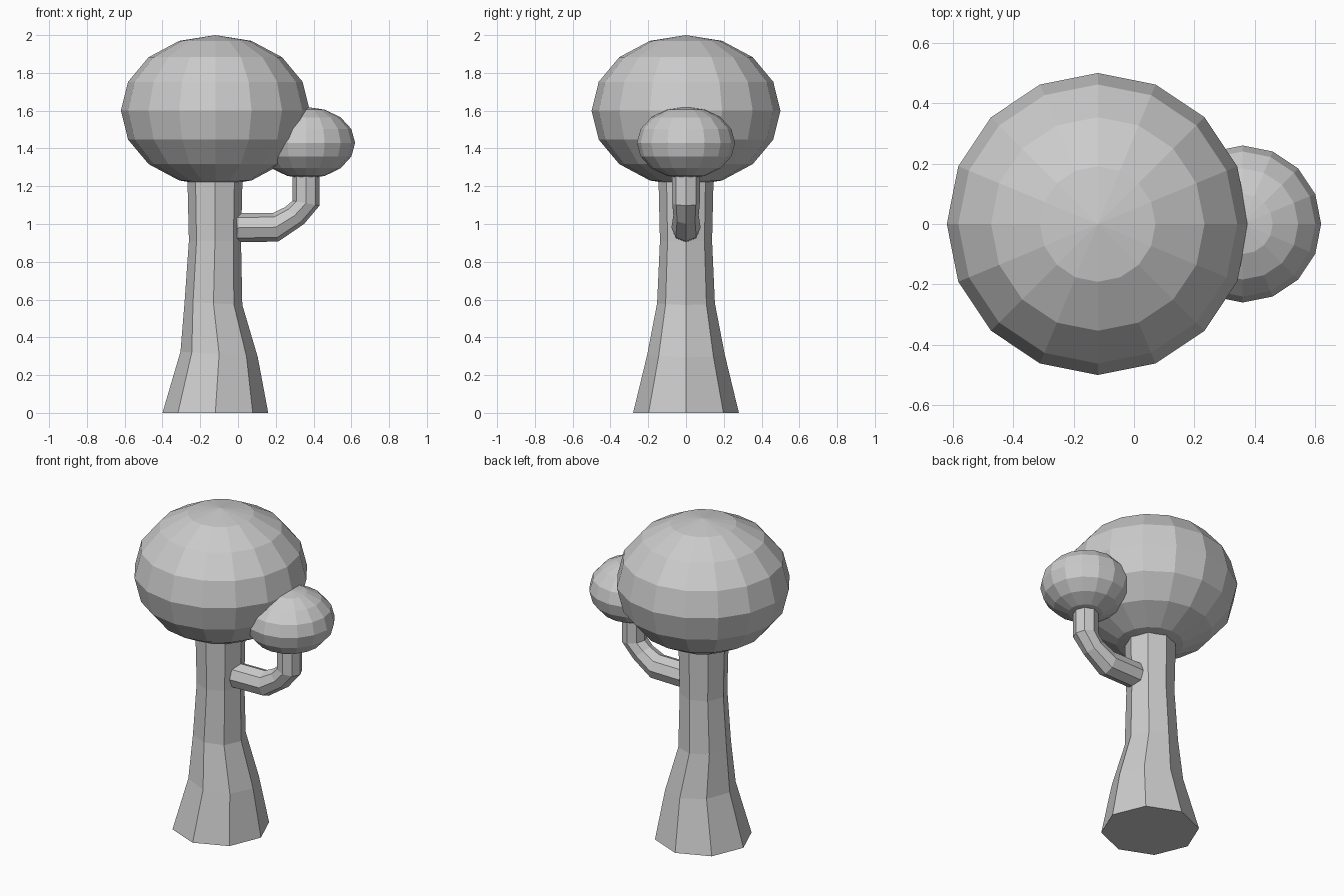
import bpy, bmesh, math
from mathutils import Vector, Matrix

cube = bpy.data.objects.get("Cube")
if cube:
    bpy.data.objects.remove(cube, do_unlink=True)

# One plain grey for the whole tree
grey = bpy.data.materials.new("plain grey")
grey.use_nodes = True
grey.diffuse_color = (0.6, 0.6, 0.6, 1)
grey.node_tree.nodes["Principled BSDF"].inputs["Base Color"].default_value = (0.6, 0.6, 0.6, 1)


def add_object(name, bm):
    bmesh.ops.recalc_face_normals(bm, faces=bm.faces)
    mesh = bpy.data.meshes.new(name)
    bm.to_mesh(mesh)
    bm.free()
    mesh.materials.append(grey)
    obj = bpy.data.objects.new(name, mesh)
    bpy.context.scene.collection.objects.link(obj)
    return obj


def foliage(name, centre, radius, half_height):
    """Flattened faceted ball."""
    bm = bmesh.new()
    shape = Matrix.Translation(centre) @ Matrix.Diagonal((radius, radius, half_height, 1))
    bmesh.ops.create_uvsphere(bm, u_segments=16, v_segments=8, radius=1, matrix=shape)
    return add_object(name, bm)


def tube(name, rings, sides=8):
    """Loft rings of (x, z, radius, lean), lean being the angle from upright."""
    bm = bmesh.new()
    loops = []
    for x, z, radius, lean in rings:
        turn = Matrix.Rotation(math.radians(lean), 3, 'Y')
        loop = []
        for i in range(sides):
            a = math.tau * i / sides
            offset = turn @ Vector((math.cos(a), math.sin(a), 0)) * radius
            loop.append(bm.verts.new(Vector((x, 0, z)) + offset))
        loops.append(loop)
    for low, high in zip(loops, loops[1:]):
        for i in range(sides):
            j = (i + 1) % sides
            bm.faces.new((low[i], low[j], high[j], high[i]))
    bm.faces.new(loops[0])
    bm.faces.new(loops[-1])
    return add_object(name, bm)


# Flared trunk, its top buried in the canopy
tube("trunk", [(-0.12, 0, 0.28, 0), (-0.10, 0.31, 0.205, 4), (-0.13, 0.58, 0.153, 3),
               (-0.122, 0.91, 0.138, 0), (-0.122, 1.25, 0.146, 0)])

# Side branch bending up into the small foliage
tube("branch", [(-0.005, 0.98, 0.077, 90), (0.20, 0.983, 0.077, 80), (0.30, 1.045, 0.067, 42),
                (0.36, 1.11, 0.073, 10), (0.36, 1.32, 0.073, 0)])

# Canopy and the smaller clump on the branch
foliage("canopy", (-0.12, 0, 1.6), 0.5, 0.4)
foliage("small_foliage", (0.36, 0, 1.43), 0.26, 0.19)
